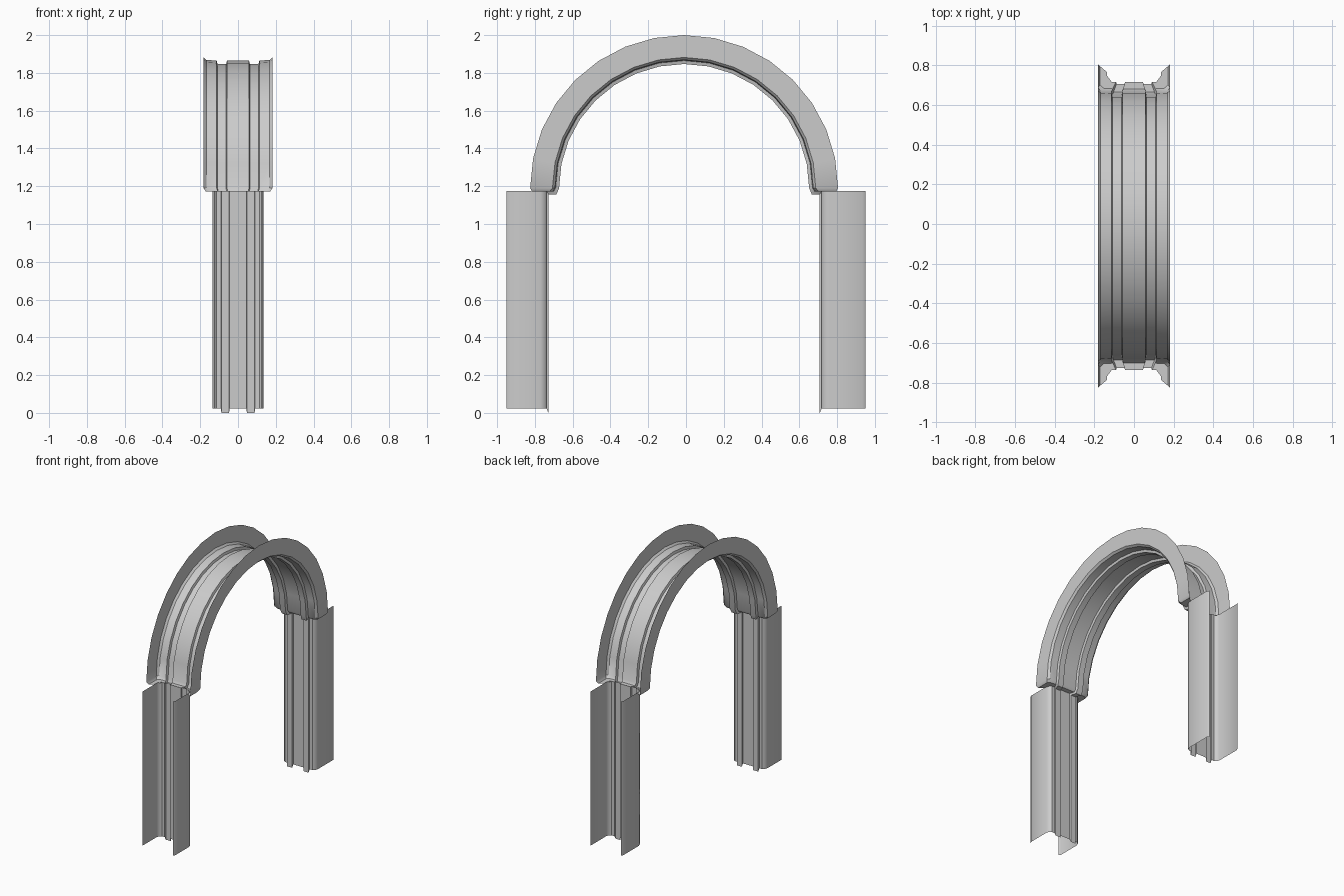
import bpy
import bmesh
import math

cube = bpy.data.objects.get("Cube")
if cube:
    bpy.data.objects.remove(cube)

stone = bpy.data.materials.new("plain grey")
stone.use_nodes = True
GREY = (0.6, 0.6, 0.6, 1)
stone.diffuse_color = GREY
stone.node_tree.nodes["Principled BSDF"].inputs["Base Color"].default_value = GREY

CENTRE_Y = -0.01
SPRING_Z = 1.185
RADIUS = 0.815
STEPS = 16

# Half sections of the open channels: (sideways, distance from the arch axis)
ARCH = [(.182, RADIUS), (.182, .697), (.168, .684), (.113, .68),
        (.108, .662), (.063, .662), (.058, .68)]
FOOT = [(.135, .775), (.135, .757), (.113, .727), (.09, .727),
        (.088, .717), (.047, .717), (.045, .727)]
LEG = [(.125, .95), (.135, .935), (.135, .76), (.127, .738),
       (.113, .728), (.09, .728), (.088, .718), (.047, .718), (.045, .728)]


def whole(half):
    """Mirror a half section across the middle."""
    return half + [(-x, r) for x, r in reversed(half)]


def blend(a, b, t):
    return [(p[0] + (q[0] - p[0]) * t, p[1] + (q[1] - p[1]) * t)
            for p, q in zip(a, b)]


def loft(name, rings):
    """Skin a row of open sections into one shell."""
    bm = bmesh.new()
    rows = [[bm.verts.new(p) for p in ring] for ring in rings]
    for lower, upper in zip(rows, rows[1:]):
        for i in range(len(lower) - 1):
            bm.faces.new((lower[i], lower[i + 1], upper[i + 1], upper[i]))
    bmesh.ops.recalc_face_normals(bm, faces=bm.faces)
    mesh = bpy.data.meshes.new(name)
    bm.to_mesh(mesh)
    bm.free()
    mesh.materials.append(stone)
    obj = bpy.data.objects.new(name, mesh)
    bpy.context.collection.objects.link(obj)
    bpy.ops.object.select_all(action='DESELECT')
    obj.select_set(True)
    bpy.context.view_layer.objects.active = obj
    bpy.ops.object.shade_smooth_by_angle(angle=math.radians(35))
    return obj


def flat_ring(half, side, z, rib_drop):
    """Level section; the two ribs (next to last points) hang lower."""
    ribs = {p for p in half[-3:-1]}
    return [(x, CENTRE_Y + side * r,
             z - (rib_drop if (abs(x), r) in ribs else 0))
            for x, r in whole(half)]


def arch_foot(side):
    """Shelf that turns under from the arch to the narrower leg."""
    return [flat_ring(FOOT, side, 1.172, .015),
            flat_ring(blend(ARCH, FOOT, .25), side, 1.172, .015)]


# Arch with its turned-under feet
sweep = []
for k in range(STEPS + 1):
    a = math.pi * k / STEPS
    sweep.append([(x, CENTRE_Y + r * math.cos(a), SPRING_Z + .005 + (r - .005) * math.sin(a))
                  for x, r in whole(ARCH)])
loft("arch_channel", arch_foot(1) + sweep + arch_foot(-1)[::-1])

# Legs, open towards the outside
for name, side in (("front_leg", -1), ("back_leg", 1)):
    tip_shift = .01 * side
    half = [(x, r + tip_shift if r > .9 else r) for x, r in LEG]
    loft(name, [flat_ring(half, side, .022, .022),
                flat_ring(half, side, .41, 0),
                flat_ring(half, side, 1.175, 0)])
